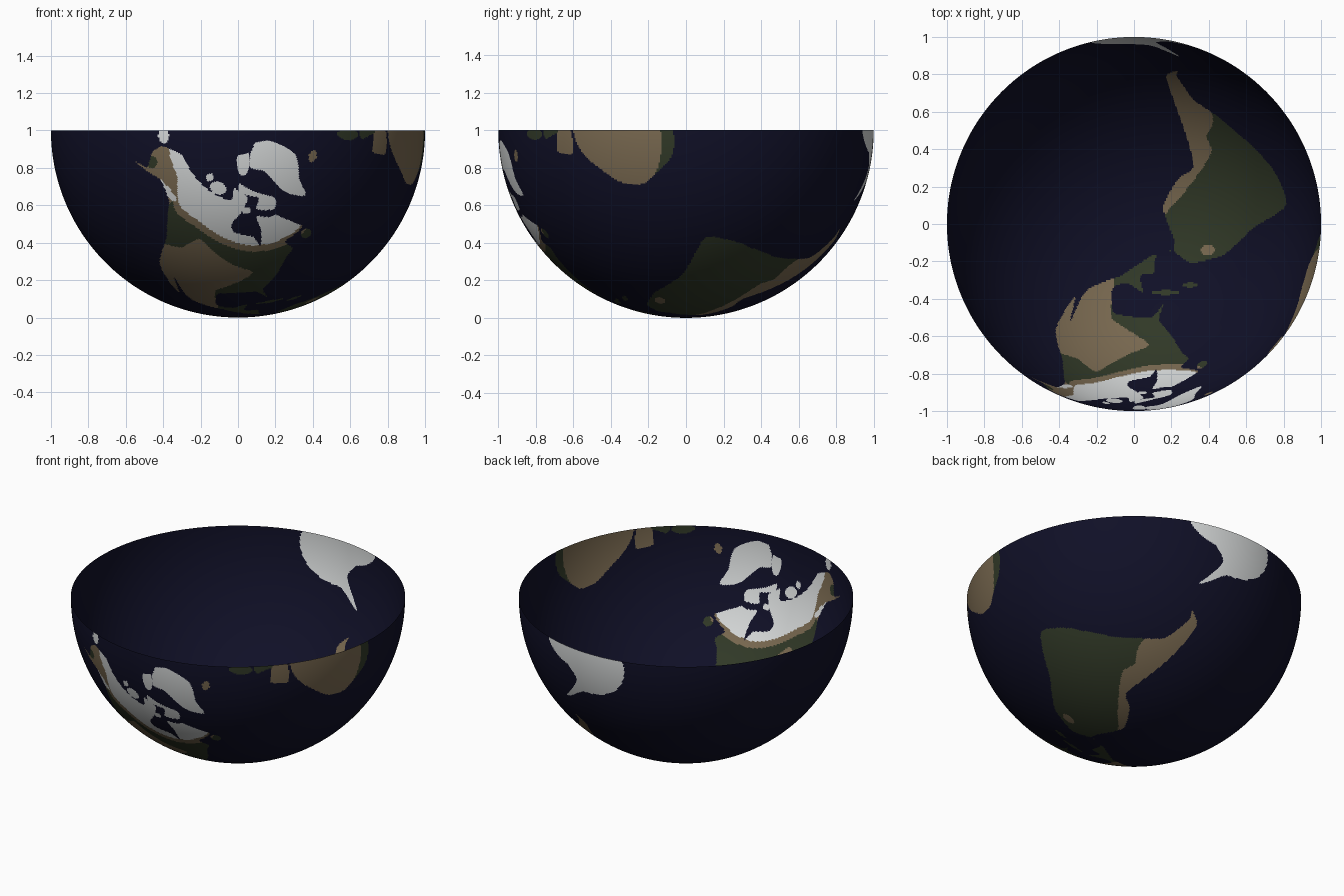
import bpy, math

if "Cube" in bpy.data.objects:
    bpy.data.objects.remove(bpy.data.objects["Cube"])

N = 360                      # cells per 180 degrees
OCEAN, GREEN, TAN, ICE = range(4)
COLOURS = [("ocean_navy", (0.005, 0.005, 0.02)), ("forest_green", (0.03, 0.04, 0.02)),
           ("dry_tan", (0.19, 0.14, 0.08)), ("ice_white", (0.68, 0.70, 0.70))]
grid = [[OCEAN] * N for _ in range(N)]      # rows south to north, columns west to east


def rounded(pts, steps=5, pull=0.3):
    """Closed curve through a few points, so coasts bend gently."""
    out, n = [], len(pts)
    for k in range(n):
        a, b, c, d = (pts[(k + s) % n] for s in (-1, 0, 1, 2))
        for s in range(steps):
            t = s / steps
            h = 3 * t * t - 2 * t ** 3
            g0, g1 = t * (1 - t) ** 2 * pull, t * t * (t - 1) * pull
            out.append(tuple(b[i] * (1 - h) + c[i] * h + g0 * (c[i] - a[i]) + g1 * (d[i] - b[i])
                             for i in (0, 1)))
    return out


def fill(pts, colour, land_only=False):
    """Scanline-fill an outline given as (degrees west, degrees north) pairs."""
    pts = rounded(pts)
    for j in range(N):
        lat = -90 + (j + 0.5) * 180 / N
        hits = []
        for (w0, l0), (w1, l1) in zip(pts, pts[1:] + pts[:1]):
            if (l0 > lat) != (l1 > lat):
                hits.append(180 - (w0 + (lat - l0) / (l1 - l0) * (w1 - w0)))
        hits.sort()
        for a, b in zip(hits[::2], hits[1::2]):
            for i in range(max(0, math.ceil(a * N / 180 - 0.5)),
                           min(N, math.ceil(b * N / 180 - 0.5))):
                if not land_only or grid[j][i] != OCEAN:
                    grid[j][i] = colour


def oval(west, north, half_w, half_h, colour, land_only=False):
    ring = [k * math.pi / 6 for k in range(12)]
    fill([(west + half_w * math.cos(t), north + half_h * math.sin(t)) for t in ring],
         colour, land_only)


# ---- land masses ----
fill([(168, 66), (156, 71), (128, 70), (96, 68), (94, 72), (82, 69), (87, 64.5), (94, 60),
      (92, 57), (82, 55), (79, 51), (77, 57), (78, 62), (70, 60.5), (65, 60), (56, 52), (67, 50),
      (65, 46), (70, 43), (76, 36), (81, 31), (80, 25.3), (84, 30), (97, 28.5), (97, 20),
      (92, 18.5), (87, 21.5), (88, 16), (83.5, 15), (83, 9.5), (77.5, 8), (85, 10), (94, 16),
      (105.5, 20.5), (113.5, 31.5), (110, 23), (120.5, 34.5), (124, 47), (134, 58), (148, 60.5),
      (164, 54.7), (158, 58.5), (166, 62)], GREEN)
fill([(77.5, 8), (72, 12), (61, 9.5), (50, 1), (35, -6), (39, -17), (48.5, -27), (58, -36),
      (65, -42), (68, -52), (66, -55), (74, -52), (73, -37), (70.3, -18.5), (76, -14), (81, -5),
      (77.5, 5)], GREEN)
fill([(-1, 36), (9, 33), (17, 21), (17, 13), (8, 4.4), (-1, 5.5)], GREEN)
fill([(-1, 38.5), (9, 37), (9, 43.3), (1.5, 43.5), (4, 48.3), (-1, 49.5)], GREEN)

# ---- green islands ----
for isle in ((2, 54, 3, 4), (79.5, 21.5, 5, 0.8), (71.5, 19, 2.7, 0.8), (56.5, 48.7, 2.5, 1.8)):
    oval(*isle, GREEN)

# ---- northern dry belt and ice share one border line, shifted south for the belt ----
border = [(170, 68), (143, 66), (128, 59.5), (112, 58), (82, 51.5), (55, 53)]
fill([(w, n - 2.5) for w, n in border] + [(55, 73), (170, 73)], TAN, True)
fill([(135, 54), (135, 73), (172, 73), (172, 54)], TAN, True)
oval(160, 60.5, 4, 2, GREEN, True)
fill(border + [(55, 73), (170, 73)], ICE, True)
oval(140, 60, 9, 1.3, ICE, True)

# ---- other dry zones ----
fill([(97, 14), (98, 30), (84, 40), (92, 44), (109, 52), (116, 46), (126, 41), (126, 14)],
     TAN, True)
fill([(83, -3), (79.5, -4), (63.7, -22), (64, -28), (59, -35), (60, -60), (83, -60)], TAN, True)
fill([(-1, 42), (-1, 8.5), (18, 12), (18, 42)], TAN, True)
oval(66.5, 8, 2.5, 1.5, TAN, True)
oval(19, 65, 4.5, 1.3, TAN)

# ---- frozen lands ----
fill([(72, 78), (57, 75), (53, 66), (44, 60), (38, 65.5), (22, 71), (18, 80), (35, 83.5),
      (62, 82)], ICE)
fill([(88, 73.5), (62, 66.5), (65, 62.5), (77, 64.5), (73, 68), (88, 70.5)], ICE)
fill([(65, 82.5), (92, 82), (88, 76.5), (78, 76.5)], ICE)
fill([(181, -78), (140, -75), (75, -73), (57, -63.5), (61, -76), (35, -77.5), (-1, -70),
      (-1, -90), (181, -90)], ICE)
for isle in ((109, 71, 8, 2), (121, 73, 4, 1.3), (84, 64.5, 3, 1.2), (176, 66.5, 6, 1.8)):
    oval(*isle, ICE)

# ---- half-globe bowl: poles at front and back rim ----
verts, faces, slots = [], [], []
for j in range(N + 1):
    lat = math.pi * (j / N - 0.5)
    for i in range(N + 1):
        lon = math.pi * (i / N - 0.5)
        verts.append((math.cos(lat) * math.sin(lon), -math.sin(lat),
                      1 - math.cos(lat) * math.cos(lon)))


def index(i, j):
    return j * (N + 1) + (0 if j in (0, N) else i)


for j in range(N):
    for i in range(N):
        quad = (index(i, j), index(i + 1, j), index(i + 1, j + 1), index(i, j + 1))
        faces.append(tuple(dict.fromkeys(quad)))
        slots.append(grid[j][i])

mesh = bpy.data.meshes.new("globe_bowl")
mesh.from_pydata(verts, [], faces)
for name, rgb in COLOURS:
    mat = bpy.data.materials.new(name)
    mat.diffuse_color = (*rgb, 1)
    mat.use_nodes = True
    mat.node_tree.nodes["Principled BSDF"].inputs["Base Color"].default_value = mat.diffuse_color
    mesh.materials.append(mat)
mesh.polygons.foreach_set("material_index", slots)
mesh.polygons.foreach_set("use_smooth", [True] * len(faces))
mesh.update()
bowl = bpy.data.objects.new("globe_bowl", mesh)
bpy.context.scene.collection.objects.link(bowl)
